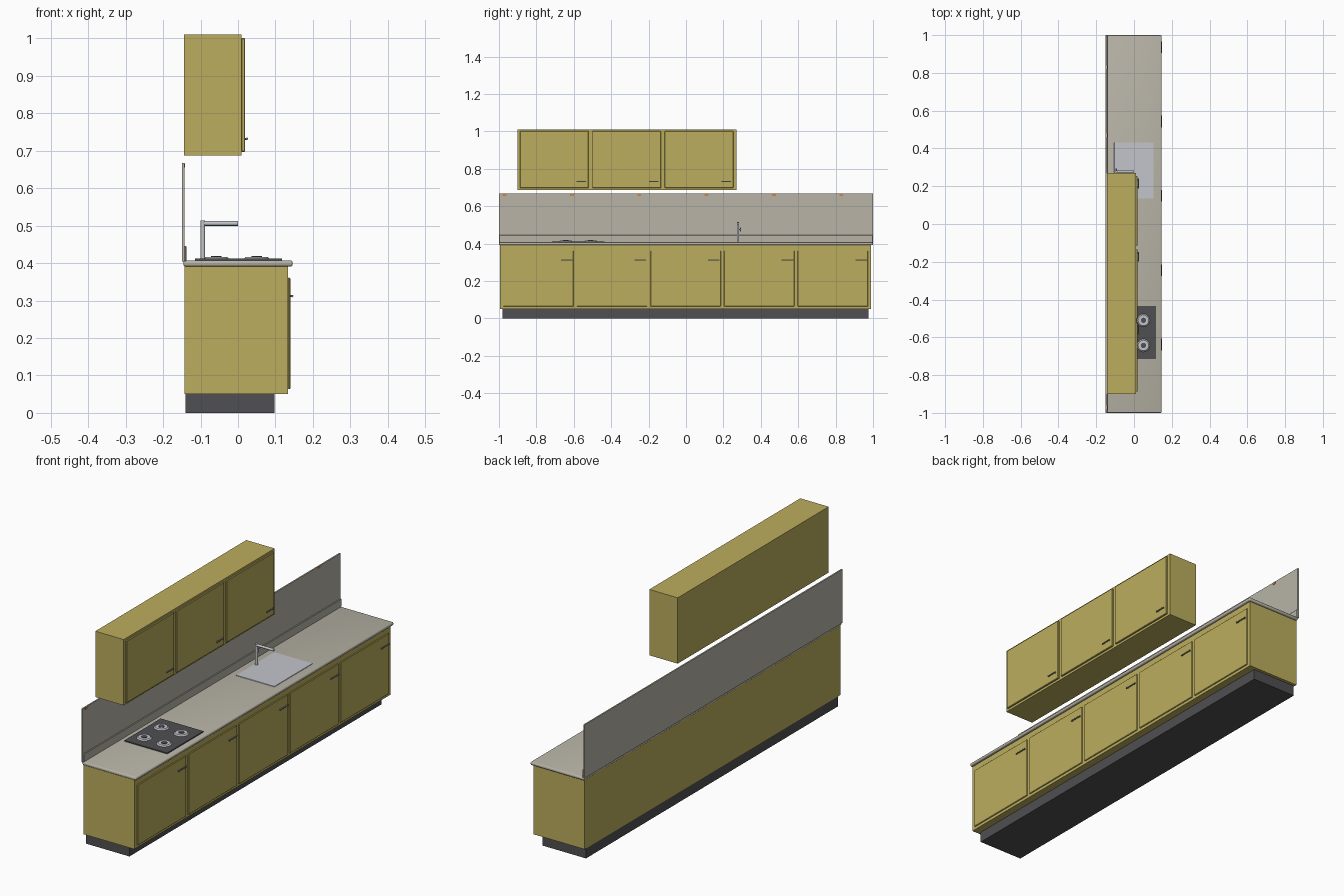
import bpy, bmesh, math
from mathutils import Vector

if "Cube" in bpy.data.objects:
    bpy.data.objects.remove(bpy.data.objects["Cube"])


def material(name, rgb):
    m = bpy.data.materials.new(name)
    m.diffuse_color = (*rgb, 1)
    m.use_nodes = True
    m.node_tree.nodes["Principled BSDF"].inputs["Base Color"].default_value = m.diffuse_color
    return m


YELLOW = material("cabinet_yellow", (0.50, 0.42, 0.11))
STONE = material("counter_stone", (0.48, 0.455, 0.385))
DARK = material("dark_grey", (0.08, 0.08, 0.085))
STEEL = material("sink_steel", (0.55, 0.56, 0.60))
METAL = material("handle_metal", (0.22, 0.23, 0.26))
ORANGE = material("socket_orange", (0.60, 0.24, 0.05))


def finish(name, bm, mat, smooth=False):
    bmesh.ops.recalc_face_normals(bm, faces=bm.faces)
    me = bpy.data.meshes.new(name)
    bm.to_mesh(me)
    bm.free()
    ob = bpy.data.objects.new(name, me)
    bpy.context.collection.objects.link(ob)
    me.materials.append(mat)
    if smooth:
        bpy.ops.object.select_all(action='DESELECT')
        ob.select_set(True)
        bpy.context.view_layer.objects.active = ob
        bpy.ops.object.shade_smooth_by_angle(angle=math.radians(40))
    return ob


def box(name, x, y, z, mat, bevel=0, segments=1):
    bm = bmesh.new()
    bmesh.ops.create_cube(bm, size=1)
    for v in bm.verts:
        v.co = Vector([(r[0] + r[1]) / 2 + c * (r[1] - r[0])
                       for r, c in zip((x, y, z), v.co)])
    if bevel:
        bmesh.ops.bevel(bm, geom=bm.edges[:], offset=bevel, segments=segments,
                        affect='EDGES', profile=0.5)
    return finish(name, bm, mat, segments > 1)


def rod(name, a, b, r, mat, sides=16, r2=None):
    a, b = Vector(a), Vector(b)
    d = b - a
    bm = bmesh.new()
    bmesh.ops.create_cone(bm, cap_ends=True, segments=sides, radius1=r,
                          radius2=r if r2 is None else r2, depth=d.length)
    q = d.to_track_quat('Z', 'Y')
    for v in bm.verts:
        v.co = q @ v.co + (a + b) / 2
    return finish(name, bm, mat, True)


def handle(name, x, y0, y1, z):
    # bar with two posts reaching back to the door
    rod(name + "_bar", (x + 0.005, y0, z), (x + 0.005, y1, z), 0.0032, METAL, 10)
    for i, y in enumerate((y0 + 0.006, y1 - 0.006)):
        rod(f"{name}_post_{i}", (x - 0.001, y, z), (x + 0.005, y, z), 0.0025, METAL, 8)


# base unit
box("plinth", (-0.14, 0.097), (-0.98, 0.975), (0, 0.051), DARK)
box("base_cabinet", (-0.143, 0.134), (-0.995, 0.99), (0.051, 0.392), YELLOW)
for i in range(5):
    y = -0.977 + i * 0.3935
    box(f"base_door_{i}", (0.133, 0.140), (y, y + 0.376), (0.064, 0.361), YELLOW, 0.002)
    handle(f"base_handle_{i}", 0.140, y + 0.308, y + 0.37, 0.312)

# worktop with rounded edges, wall panel and small upstand
box("worktop", (-0.146, 0.146), (-1, 1), (0.391, 0.407), STONE, 0.006, 3)
box("splashback", (-0.15, -0.143), (-1, 1), (0.405, 0.667), STONE)
box("upstand", (-0.144, -0.138), (-1, 1), (0.405, 0.446), STONE, 0.002)
for i in range(6):
    y = -0.97 + i * 0.36
    box(f"rail_clip_{i}", (-0.145, -0.1415), (y - 0.01, y + 0.01), (0.655, 0.666), ORANGE)

# wall unit
box("wall_cabinet", (-0.144, 0.01), (-0.90, 0.27), (0.687, 1.01), YELLOW)
for i in range(3):
    y = -0.888 + i * 0.387
    box(f"wall_door_{i}", (0.009, 0.019), (y, y + 0.367), (0.697, 1.001), YELLOW, 0.002)
    handle(f"wall_handle_{i}", 0.019, y + 0.303, y + 0.354, 0.732)

# hob with four ring burners
box("hob", (-0.115, 0.117), (-0.716, -0.435), (0.405, 0.412), DARK)
for x in (-0.058, 0.05):
    for y in (-0.643, -0.51):
        rod("burner_ring", (x, y, 0.411), (x, y, 0.417), 0.035, STEEL, 24, 0.028)
        rod("burner_centre", (x, y, 0.416), (x, y, 0.419), 0.014, DARK, 16)

# sink lid and tap
box("sink", (-0.105, 0.103), (0.135, 0.432), (0.405, 0.4095), STEEL, 0.001)
rod("tap_column", (-0.094, 0.278, 0.408), (-0.094, 0.278, 0.514), 0.0065, STEEL)
rod("tap_spout", (-0.094, 0.278, 0.506), (0.0, 0.278, 0.506), 0.0062, STEEL)
rod("tap_lever_pin", (-0.094, 0.28, 0.475), (-0.094, 0.292, 0.475), 0.003, STEEL, 8)
rod("tap_lever", (-0.094, 0.292, 0.464), (-0.094, 0.292, 0.486), 0.003, STEEL, 8)
